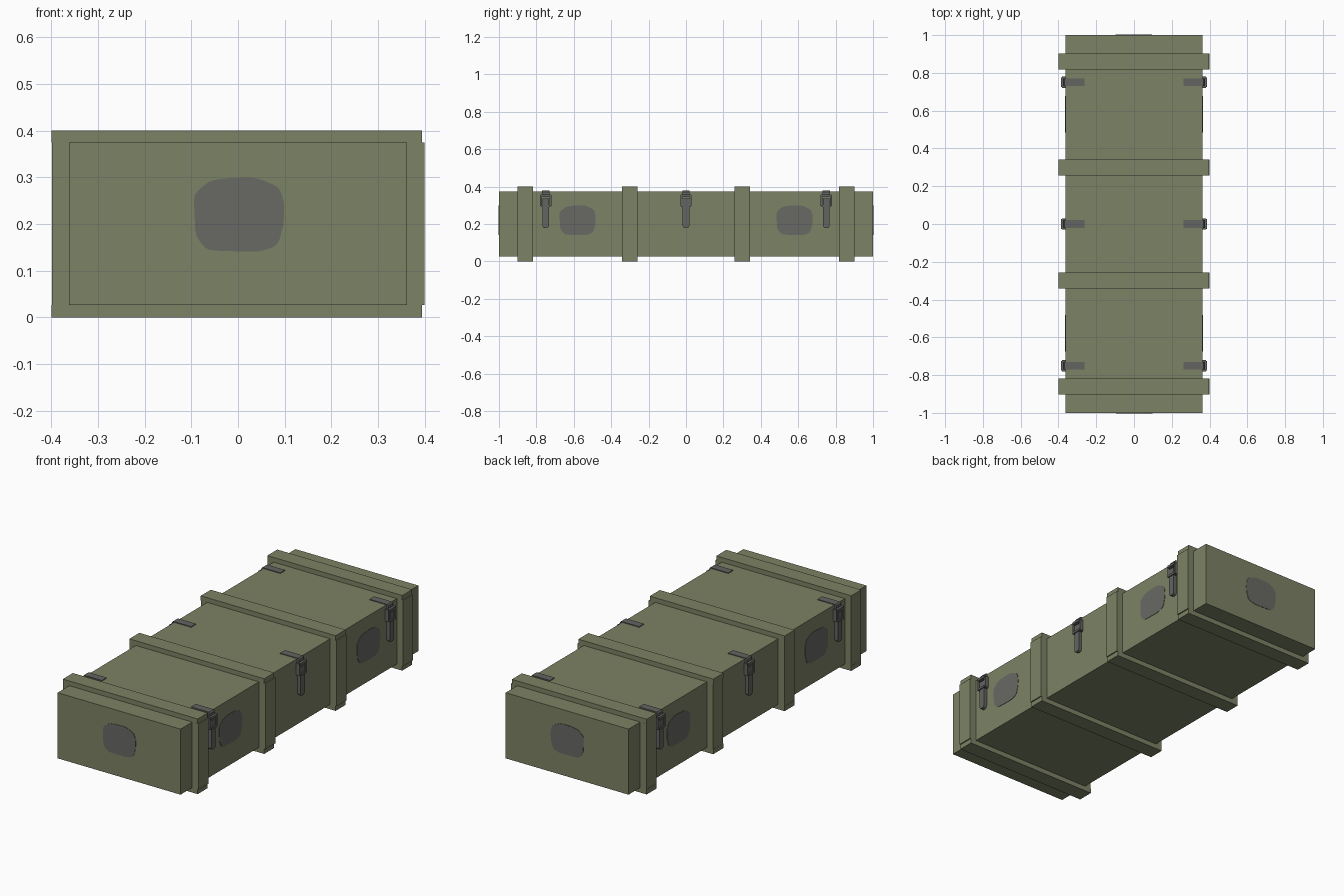
import bpy, bmesh, math
from mathutils import Vector

if "Cube" in bpy.data.objects:
    bpy.data.objects.remove(bpy.data.objects["Cube"])


def material(name, color):
    m = bpy.data.materials.new(name)
    m.use_nodes = True
    m.diffuse_color = (*color, 1)
    m.node_tree.nodes["Principled BSDF"].inputs["Base Color"].default_value = (*color, 1)
    return m


OLIVE = material("olive paint", (0.202, 0.223, 0.128))
STEEL = material("dark steel", (0.125, 0.125, 0.122))
STENCIL = material("grey stencil", (0.138, 0.138, 0.128))


def prism(name, outline, axis, lo, hi, mat):
    """Extrude a 2D outline along x, y or z between lo and hi."""
    def place(a, b, c):
        p = [a, b]
        p.insert("xyz".index(axis), c)
        return Vector(p)
    bm = bmesh.new()
    face = bm.faces.new([bm.verts.new(place(a, b, lo)) for a, b in outline])
    new = bmesh.ops.extrude_face_region(bm, geom=[face])["geom"]
    move = [v for v in new if isinstance(v, bmesh.types.BMVert)]
    bmesh.ops.translate(bm, verts=move, vec=place(0, 0, hi - lo))
    bmesh.ops.recalc_face_normals(bm, faces=bm.faces)
    mesh = bpy.data.meshes.new(name)
    bm.to_mesh(mesh)
    bm.free()
    mesh.materials.append(mat)
    ob = bpy.data.objects.new(name, mesh)
    bpy.context.scene.collection.objects.link(ob)
    return ob


def box(name, x, y, z, mat):
    outline = [(x[0], y[0]), (x[1], y[0]), (x[1], y[1]), (x[0], y[1])]
    return prism(name, outline, "z", z[0], z[1], mat)


def blob(cx, cz, rx=0.096, rz=0.079, n=48):
    """Worn, rounded-square outline."""
    pts = []
    for i in range(n):
        t = 2 * math.pi * i / n
        c, s = math.cos(t), math.sin(t)
        k = 1 + 0.015 * math.sin(5 * t) + 0.01 * math.cos(9 * t)
        pts.append((cx + rx * k * math.copysign(abs(c) ** 0.62, c),
                    cz + rz * k * math.copysign(abs(s) ** 0.62, s)))
    return pts


# Crate body
W, BOTTOM, TOP = 0.362, 0.026, 0.375
box("crate_body", (-W, W), (-1, 1), (BOTTOM, TOP), OLIVE)

# Batten frames around the crate
for i, yc in enumerate((-0.86, -0.3, 0.3, 0.86)):
    y = (yc - 0.042, yc + 0.042)
    box(f"top_batten_{i}", (-0.4, 0.394), y, (TOP, 0.4), OLIVE)
    box(f"bottom_batten_{i}", (-0.4, 0.394), y, (0, BOTTOM), OLIVE)
    box(f"left_batten_{i}", (W, 0.4), y, (BOTTOM, TOP), OLIVE)
    box(f"right_batten_{i}", (-0.399, -W), y, (BOTTOM, TOP), OLIVE)


# Latches along both long sides
def latch(side, name, yc):
    def sx(a, b):
        return sorted((side * a, side * b))

    # plate folded over the lid edge
    fold = [(0.262, TOP), (0.262, 0.379), (0.368, 0.379), (0.374, 0.372),
            (0.374, 0.345), (W, 0.345), (W, TOP)]
    prism(f"{name}_lid_plate", [(side * a, b) for a, b in fold], "y",
          yc - 0.02, yc + 0.02, STEEL)
    # pull loop
    for s in (-1, 1):
        y = sorted((yc + s * 0.02, yc + s * 0.03))
        box(f"{name}_loop_arm", sx(W, 0.382), y, (0.295, 0.355), STEEL)
    for z in ((0.345, 0.358), (0.29, 0.302)):
        box(f"{name}_loop_bar", sx(W, 0.387), (yc - 0.026, yc + 0.026), z, STEEL)
    # lever with a rounded tip
    half = 0.018
    tip = [(yc + half * math.cos(a), 0.192 + half * math.sin(a) * 0.8)
           for a in [math.pi + math.pi * k / 8 for k in range(9)]]
    lever = tip + [(yc + half, 0.335), (yc - half, 0.335)]
    lo, hi = sx(W, 0.381)
    prism(f"{name}_lever", lever, "x", lo, hi, STEEL)


for side, label in ((1, "left"), (-1, "right")):
    for i, yc in enumerate((-0.75, 0, 0.75)):
        latch(side, f"{label}_latch_{i}", yc)
    # Stencil patches on the long side
    for i, yc in enumerate((-0.58, 0.58)):
        lo, hi = sorted((side * W, side * (W + 0.002)))
        prism(f"{label}_stencil_{i}", blob(yc, 0.219), "x", lo, hi, STENCIL)

# Stencil patches on the ends
prism("front_stencil", blob(0.002, 0.219), "y", -1.002, -1, STENCIL)
prism("back_stencil", blob(-0.002, 0.219), "y", 1, 1.002, STENCIL)
